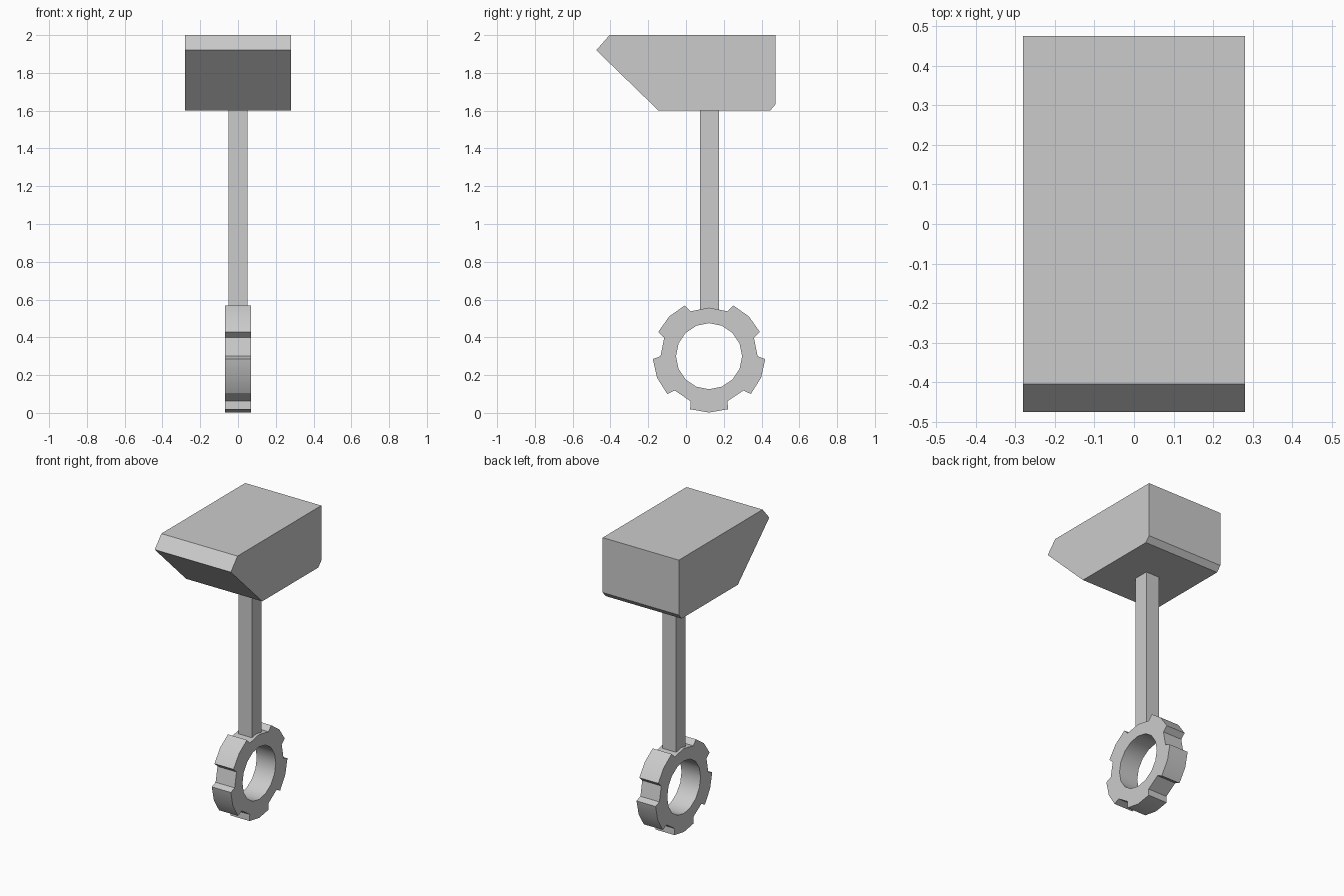
import bpy, bmesh
from math import pi, cos, sin, radians

if "Cube" in bpy.data.objects:
    bpy.data.objects.remove(bpy.data.objects["Cube"])


def extrude_faces(name, faces, half_width, smooth=False):
    """Make a solid from flat faces given as (y, z) points, extruded along x."""
    bm = bmesh.new()
    for pts in faces:
        bm.faces.new([bm.verts.new((-half_width, y, z)) for y, z in pts])
    bmesh.ops.remove_doubles(bm, verts=bm.verts, dist=0.0005)
    geo = bmesh.ops.extrude_face_region(bm, geom=bm.faces[:], use_keep_orig=True)
    top = [v for v in geo["geom"] if isinstance(v, bmesh.types.BMVert)]
    bmesh.ops.translate(bm, verts=top, vec=(2 * half_width, 0, 0))
    bmesh.ops.recalc_face_normals(bm, faces=bm.faces)
    mesh = bpy.data.meshes.new(name)
    bm.to_mesh(mesh)
    bm.free()
    ob = bpy.data.objects.new(name, mesh)
    bpy.context.collection.objects.link(ob)
    if smooth:
        bpy.context.view_layer.objects.active = ob
        ob.select_set(True)
        bpy.ops.object.shade_smooth_by_angle(angle=radians(30))
        ob.select_set(False)
    return ob


# Wedge-nosed hammer head
extrude_faces("hammer_head", [[
    (-0.405, 2.0), (-0.475, 1.92), (-0.145, 1.6),
    (0.445, 1.6), (0.475, 1.635), (0.475, 2.0)]], 0.28)

# Square handle
extrude_faces("handle", [[
    (0.075, 0.53), (0.175, 0.53), (0.175, 1.61), (0.075, 1.61)]], 0.05)

# Notched pommel ring: 16 sectors, step 0 at the bottom
CY, CZ = 0.125 - 0.003, 0.30
R_IN, R_NOTCH, R_TOOTH = 0.175, 0.257, 0.298
TOOTH_MIDDLES = {0, 3, 6, 10, 13}
TAPER = 0.13  # tooth sides lean in, in sector steps


def polar(radius, step):
    a = -pi / 2 + step * pi / 8
    return (CY + radius * cos(a), CZ + radius * sin(a))


sectors = []
for k in range(16):
    if k in TOOTH_MIDDLES:
        outer = [polar(R_TOOTH, k), polar(R_TOOTH, k + 1 - TAPER), polar(R_NOTCH, k + 1)]
    elif (k + 1) % 16 in TOOTH_MIDDLES:
        outer = [polar(R_NOTCH, k), polar(R_TOOTH, k + TAPER), polar(R_TOOTH, k + 1)]
    else:
        outer = [polar(R_NOTCH, k), polar(R_NOTCH, k + 1)]
    sectors.append([polar(R_IN, k)] + outer + [polar(R_IN, k + 1)])
extrude_faces("pommel_ring", sectors, 0.07, smooth=True)
